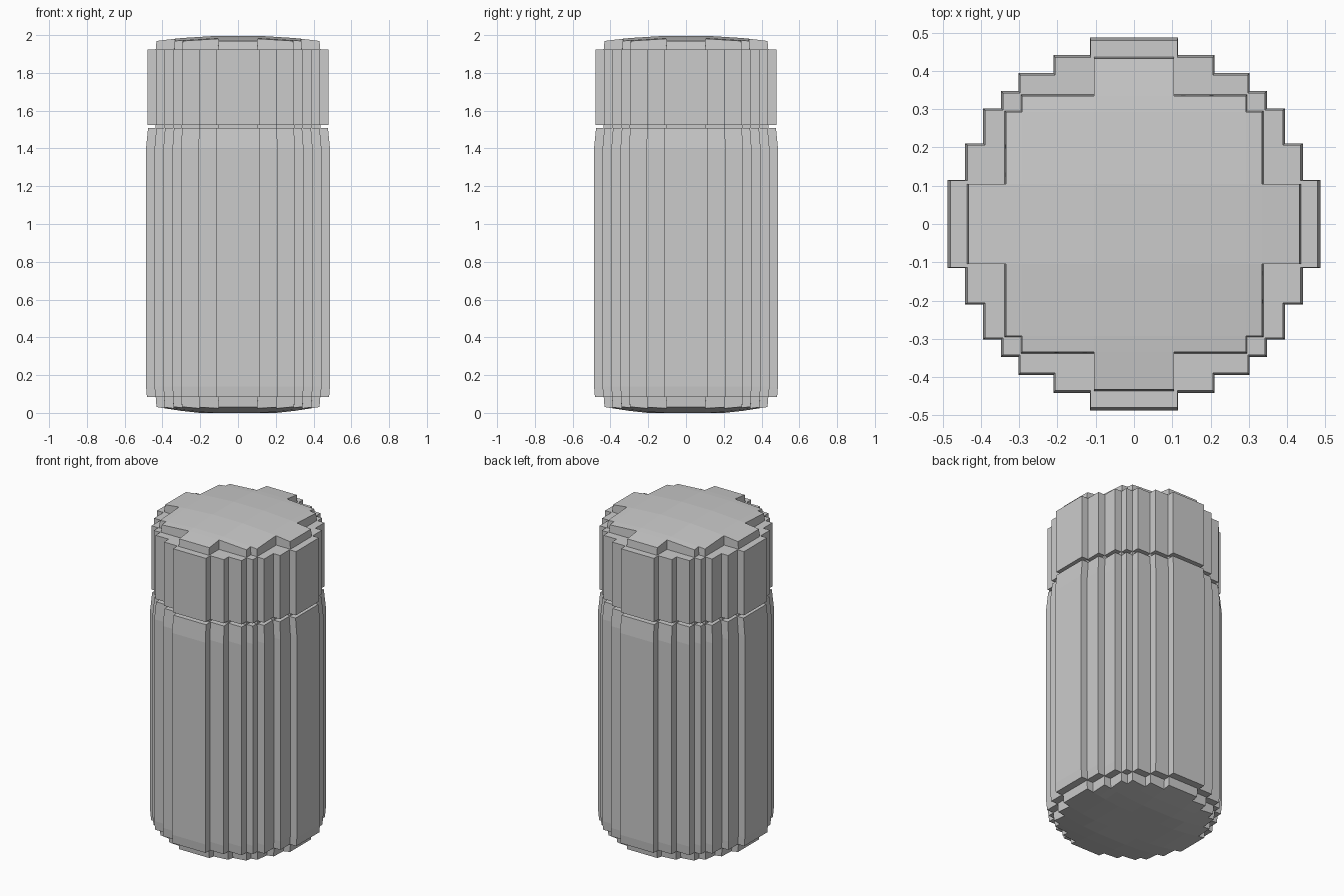
import bpy, bmesh

if "Cube" in bpy.data.objects:
    bpy.data.objects.remove(bpy.data.objects["Cube"])

# Stepped circle sections: (half width in x, half depth in y) of overlapping boxes
FULL = [(.115, .487), (.21, .442), (.302, .395), (.347, .347),
        (.395, .302), (.442, .21), (.487, .115)]
INSET = [(.105, .436), (.205, .392), (.30, .345), (.345, .30),
         (.392, .205), (.436, .105)]
CROWN = [(.105, .436), (.295, .338), (.338, .295), (.436, .105)]


def stepped(name, boxes, levels):
    """Stack one stepped section through levels of (z or z(x, y), scale)."""
    breaks = sorted({s * v for b in boxes for v in b for s in (-1, 1)})
    n = len(breaks)
    cells = set()
    for i in range(n - 1):
        for j in range(n - 1):
            cx = abs(breaks[i] + breaks[i + 1]) / 2
            cy = abs(breaks[j] + breaks[j + 1]) / 2
            if any(cx < w and cy < d for w, d in boxes):
                cells.add((i, j))
    bm = bmesh.new()
    cache = {}

    def vert(i, j, k):
        if (i, j, k) not in cache:
            z, s = levels[k]
            x, y = breaks[i] * s, breaks[j] * s
            cache[i, j, k] = bm.verts.new((x, y, z(x, y) if callable(z) else z))
        return cache[i, j, k]

    top = len(levels) - 1
    for i, j in sorted(cells):
        ring = [(i, j), (i + 1, j), (i + 1, j + 1), (i, j + 1)]
        bm.faces.new([vert(a, b, top) for a, b in ring])
        bm.faces.new([vert(a, b, 0) for a, b in reversed(ring)])
        # Walls only where the neighbouring cell is empty
        for e, (di, dj) in enumerate([(0, -1), (1, 0), (0, 1), (-1, 0)]):
            if (i + di, j + dj) in cells:
                continue
            p, q = ring[e], ring[(e + 1) % 4]
            for k in range(top):
                bm.faces.new([vert(*p, k), vert(*q, k),
                              vert(*q, k + 1), vert(*p, k + 1)])
    bmesh.ops.recalc_face_normals(bm, faces=bm.faces)
    mesh = bpy.data.meshes.new(name)
    bm.to_mesh(mesh)
    bm.free()
    obj = bpy.data.objects.new(name, mesh)
    bpy.context.collection.objects.link(obj)
    return obj


def dome(x, y):
    return 2 - .03 * (x * x + y * y) / .19


def belly(x, y):
    r = (x * x + y * y) ** .5
    return max(0, r - .25) * .16


# Rounded foot and main body with a slight shoulder taper
stepped("base_foot", INSET, [(belly, .99), (.09, 1)])
stepped("body", FULL, [(.085, .99), (.14, 1), (1.40, 1), (1.507, .978)])
# Recessed seam under the lid
stepped("neck_seam", INSET, [(1.50, 1), (1.53, 1)])
# Lid and its raised domed crown
stepped("lid", FULL, [(1.525, .985), (1.923, .985)])
stepped("lid_crown", CROWN, [(1.92, 1), (dome, .99)])
